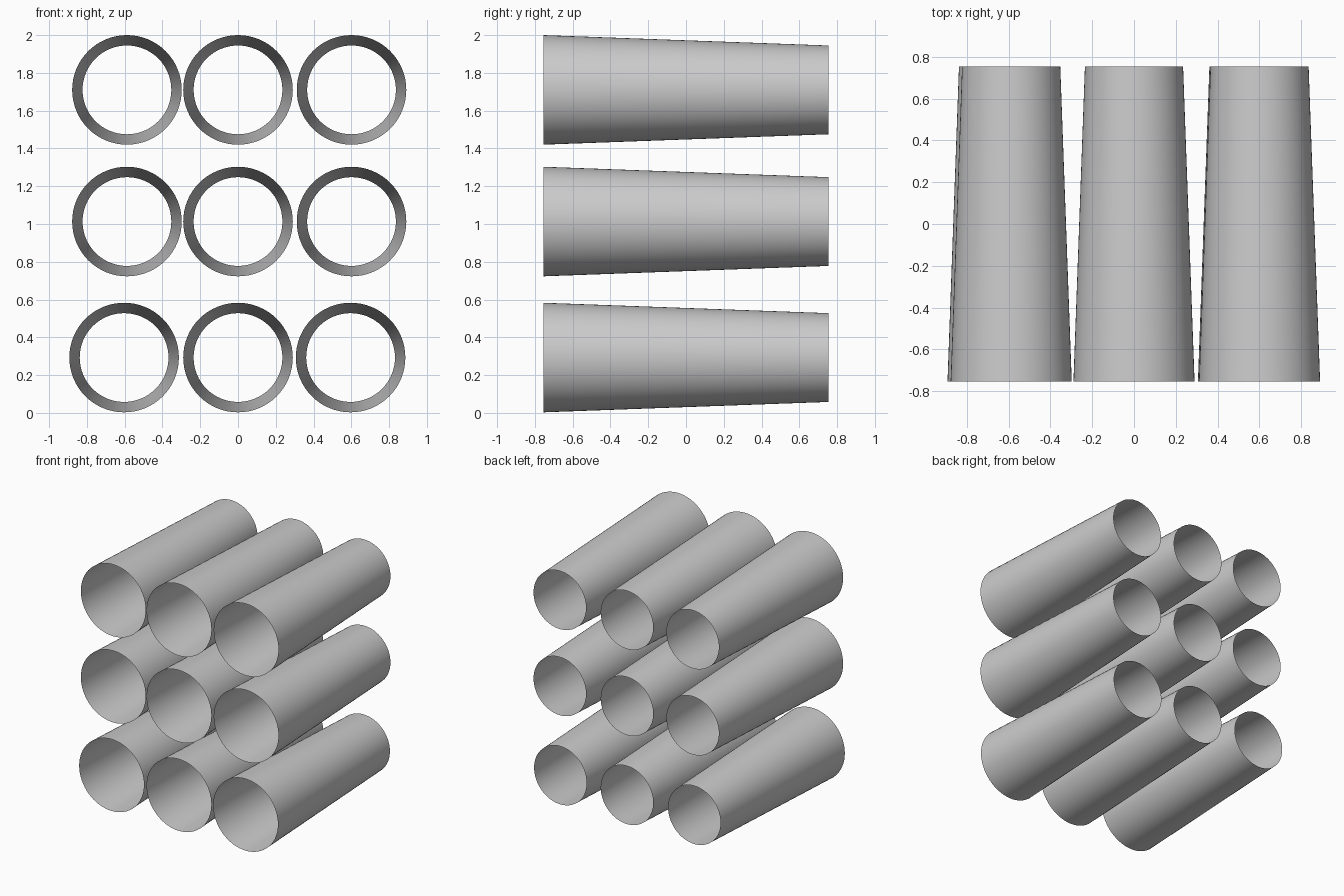
import bpy
import math

cube = bpy.data.objects.get("Cube")
if cube:
    bpy.data.objects.remove(cube, do_unlink=True)

grey = bpy.data.materials.new("light_grey")
grey.use_nodes = True
COLOUR = (0.6, 0.6, 0.6, 1)
grey.diffuse_color = COLOUR
grey.node_tree.nodes["Principled BSDF"].inputs["Base Color"].default_value = COLOUR

FRONT_RADIUS, BACK_RADIUS, LENGTH = 0.29, 0.235, 1.51


def tapered_tube(name, x, z):
    """Open, thin-walled tube with its wide mouth facing the front."""
    bpy.ops.mesh.primitive_cone_add(
        vertices=64, radius1=FRONT_RADIUS, radius2=BACK_RADIUS, depth=LENGTH,
        end_fill_type='NOTHING', location=(x, 0, z),
        rotation=(-math.pi / 2, 0, 0))
    tube = bpy.context.object
    tube.name = name
    tube.data.materials.append(grey)
    bpy.ops.object.shade_smooth_by_angle()


# Rows of tubes: height, then right, middle and left positions
rows = {
    "bottom": (0.293, (-0.603, 0, 0.596)),
    "middle": (1.013, (-0.588, 0, 0.601)),
    "top": (1.71, (-0.588, 0, 0.601)),
}
for row, (z, columns) in rows.items():
    for side, x in zip(("right", "centre", "left"), columns):
        tapered_tube(f"{row}_{side}_tube", x, z)
